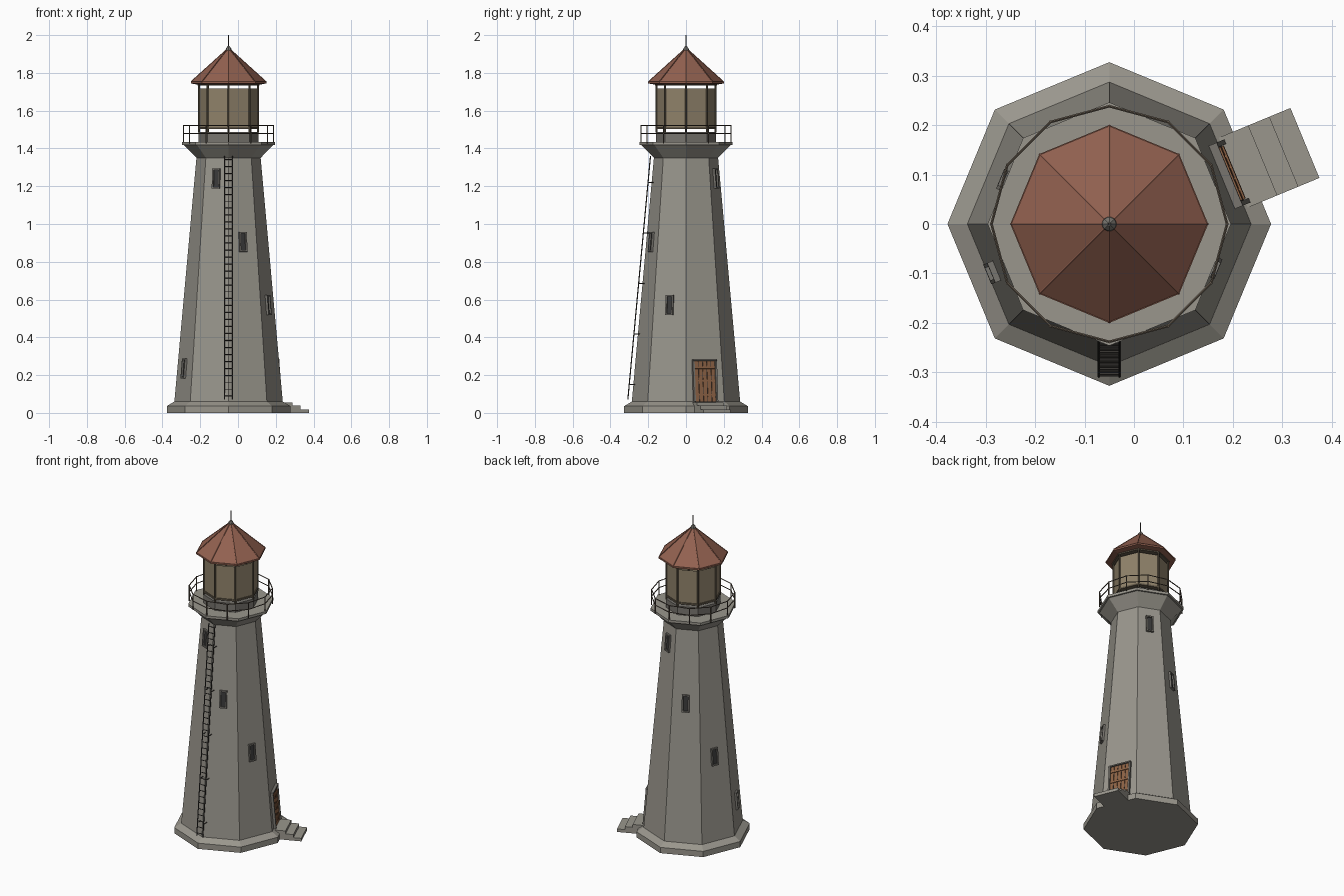
import bpy, bmesh
from math import sin, cos, pi, radians
from mathutils import Matrix, Vector

if "Cube" in bpy.data.objects:
    bpy.data.objects.remove(bpy.data.objects["Cube"])

CX = -0.05                      # tower axis
AP = cos(pi / 8)                # octagon apothem ratio
SLOPE = (0.287 - 0.17) / 1.29   # tower batter


def material(name, rgb):
    m = bpy.data.materials.new(name)
    m.diffuse_color = (*rgb, 1)
    m.use_nodes = True
    m.node_tree.nodes["Principled BSDF"].inputs["Base Color"].default_value = m.diffuse_color
    return m


STONE = material("stone", (0.32, 0.305, 0.265))
ROOF = material("roof_red", (0.29, 0.12, 0.08))
GLASS = material("glass_tan", (0.28, 0.225, 0.145))
FRAME = material("frame_bronze", (0.13, 0.105, 0.07))
IRON = material("dark_iron", (0.06, 0.055, 0.05))
RAIL = material("rail_bronze", (0.12, 0.095, 0.07))
WOOD = material("door_wood", (0.27, 0.125, 0.06))
PANE = material("dark_pane", (0.04, 0.04, 0.04))
TRIM = material("stone_trim", (0.19, 0.18, 0.16))


def finish(name, bm, mat=None):
    bmesh.ops.recalc_face_normals(bm, faces=bm.faces)
    me = bpy.data.meshes.new(name)
    bm.to_mesh(me)
    bm.free()
    ob = bpy.data.objects.new(name, me)
    bpy.context.collection.objects.link(ob)
    if mat:
        me.materials.append(mat)
    return ob


def polar(r, a, z):
    return Vector((CX + r * cos(a), r * sin(a), z))


def lathe(name, profile, mat=STONE, n=8, caps=True):
    """Faceted turned solid from (radius, z) pairs."""
    bm = bmesh.new()
    rings = [[bm.verts.new(polar(r, 2 * pi * i / n, z)) for i in range(n)] for r, z in profile]
    for lo, hi in zip(rings, rings[1:]):
        for i in range(n):
            j = (i + 1) % n
            bm.faces.new((lo[i], lo[j], hi[j], hi[i]))
    if caps:
        bm.faces.new(rings[0][::-1])
        bm.faces.new(rings[-1])
    return finish(name, bm, mat)


def bars(name, segs, r, mat, sides=6):
    bm = bmesh.new()
    for p, q in segs:
        d = q - p
        m = Matrix.Translation((p + q) / 2) @ d.to_track_quat('Z', 'Y').to_matrix().to_4x4()
        bmesh.ops.create_cone(bm, cap_ends=True, segments=sides, radius1=r, radius2=r,
                              depth=d.length, matrix=m)
    return finish(name, bm, mat)


def boxes(name, m, items, mat=STONE):
    """Boxes given as (centre, size) in the local frame m."""
    bm = bmesh.new()
    for c, s in items:
        bmesh.ops.create_cube(bm, size=1, matrix=m @ Matrix.Translation(c) @ Matrix.Diagonal((*s, 1)))
    return finish(name, bm, mat)


def wall_frame(a, z):
    """Local frame on a sloping wall: x along the wall, y up it, z outward."""
    t = Vector((-sin(a), cos(a), 0))
    up = Vector((-cos(a) * SLOPE * AP, -sin(a) * SLOPE * AP, 1)).normalized()
    m = Matrix((t, up, t.cross(up))).transposed().to_4x4()
    return Matrix.Translation(polar((0.287 - SLOPE * (z - 0.06)) * AP, a, z)) @ m


def surround(w, h, b, d):
    """Two jambs, a lintel and a sill."""
    return [((s * (w - b) / 2, 0, 0), (b, h, d)) for s in (-1, 1)] + \
           [((0, (h - b) / 2, 0), (w, b, d)), ((0, -(h - b) / 2, 0), (w, b, d))]


# Masonry
lathe("plinth", [(0.327, 0), (0.327, 0.036), (0.287, 0.06)])
lathe("tower", [(0.287, 0.058), (0.17, 1.35)])
lathe("gallery", [(0.17, 1.35), (0.236, 1.418), (0.246, 1.418), (0.246, 1.434)])

# Windows, two spirals on opposite sides
for k, (deg, z) in enumerate([(-157.5, 0.235), (-22.5, 0.57), (-67.5, 0.905), (-112.5, 1.24),
                              (157.5, 0.57), (112.5, 0.905), (67.5, 1.24)]):
    m = wall_frame(radians(deg), z)
    boxes(f"window_frame_{k}", m, surround(0.043, 0.106, 0.008, 0.024), TRIM)
    boxes(f"window_pane_{k}", m, [((0, 0, 0), (0.03, 0.092, 0.006))], PANE)

# Door with planks and battens
m = wall_frame(radians(22.5), 0.17)
boxes("door_frame", m, [((s * 0.064, 0, 0), (0.01, 0.222, 0.03)) for s in (-1, 1)]
      + [((0, 0.109, 0), (0.138, 0.008, 0.034))], TRIM)
boxes("door_backing", m, [((0, -0.004, 0), (0.12, 0.218, 0.008))], PANE)
boxes("door_planks", m, [((-0.048 + 0.024 * i, -0.003, 0.003), (0.02, 0.216, 0.01)) for i in range(5)], WOOD)
boxes("door_battens", m, [((0, y, 0.008), (0.116, 0.014, 0.008)) for y in (-0.075, 0, 0.07)], WOOD)

# Entrance steps
sm = Matrix.Translation((CX, 0, 0)) @ Matrix.Rotation(radians(22.5), 4, 'Z')
for i, (out, h) in enumerate([(0.336, 0.056), (0.382, 0.038), (0.428, 0.019)]):
    inner = 0.27 if i == 0 else out - 0.046
    boxes(f"step_{i}", sm, [(((inner + out) / 2, 0, h / 2), (out - inner, 0.153, h))])

# Ladder up the front edge
lo, hi = Vector((CX, -0.308, 0.07)), Vector((CX, -0.188, 1.36))
side = Vector((0.021, 0, 0))
bars("ladder_rails", [(lo + side, hi + side), (lo - side, hi - side)], 0.003, IRON)
rungs = [lo.lerp(hi, (i + 0.5) / 35) for i in range(35)]
bars("ladder_rungs", [(p - side, p + side) for p in rungs], 0.0025, IRON)
stays = [lo.lerp(hi, (z - 0.07) / 1.29) for z in (0.15, 0.418, 0.685, 0.953, 1.22)]
bars("ladder_brackets", [(p + s, p + s + Vector((0, 0.032, 0))) for p in stays for s in (side, -side)],
     0.0025, IRON)

# Gallery railing, twelve posts
ring = [2 * pi * i / 12 for i in range(13)]
bars("railing_posts", [(polar(0.238, a, 1.425), polar(0.238, a, 1.524)) for a in ring[:12]], 0.0035, RAIL)
bars("railing_hoops", [(polar(0.238, a, z), polar(0.238, b, z))
                       for z in (1.48, 1.522) for a, b in zip(ring, ring[1:])], 0.003, RAIL)

# Lantern room
lathe("lantern_base", [(0.158, 1.43), (0.158, 1.488)], TRIM)
lathe("lantern_sill", [(0.155, 1.503), (0.161, 1.503), (0.161, 1.513), (0.155, 1.513)], FRAME)
lathe("lantern_glass", [(0.155, 1.505), (0.155, 1.718)], GLASS, caps=False)
bars("lantern_mullions", [(polar(0.156, i * pi / 4, 1.485), polar(0.156, i * pi / 4, 1.745))
                          for i in range(8)], 0.0055, FRAME, 8)
lathe("lantern_cornice", [(0.163, 1.732), (0.168, 1.745)], FRAME)

# Roof, ridges and finial
lathe("roof_eave", [(0.165, 1.738), (0.2, 1.744), (0.2, 1.754)], ROOF)
lathe("roof", [(0.2, 1.752), (0.012, 1.922)], ROOF)
bars("roof_ridges", [(polar(0.199, i * pi / 4, 1.753), polar(0.012, i * pi / 4, 1.922))
                     for i in range(8)], 0.0025, ROOF)
lathe("finial_cap", [(0.016, 1.915), (0.014, 1.93), (0.004, 1.942)], TRIM)
bars("finial_spike", [(polar(0, 0, 1.93), polar(0, 0, 2.0))], 0.003, IRON)
